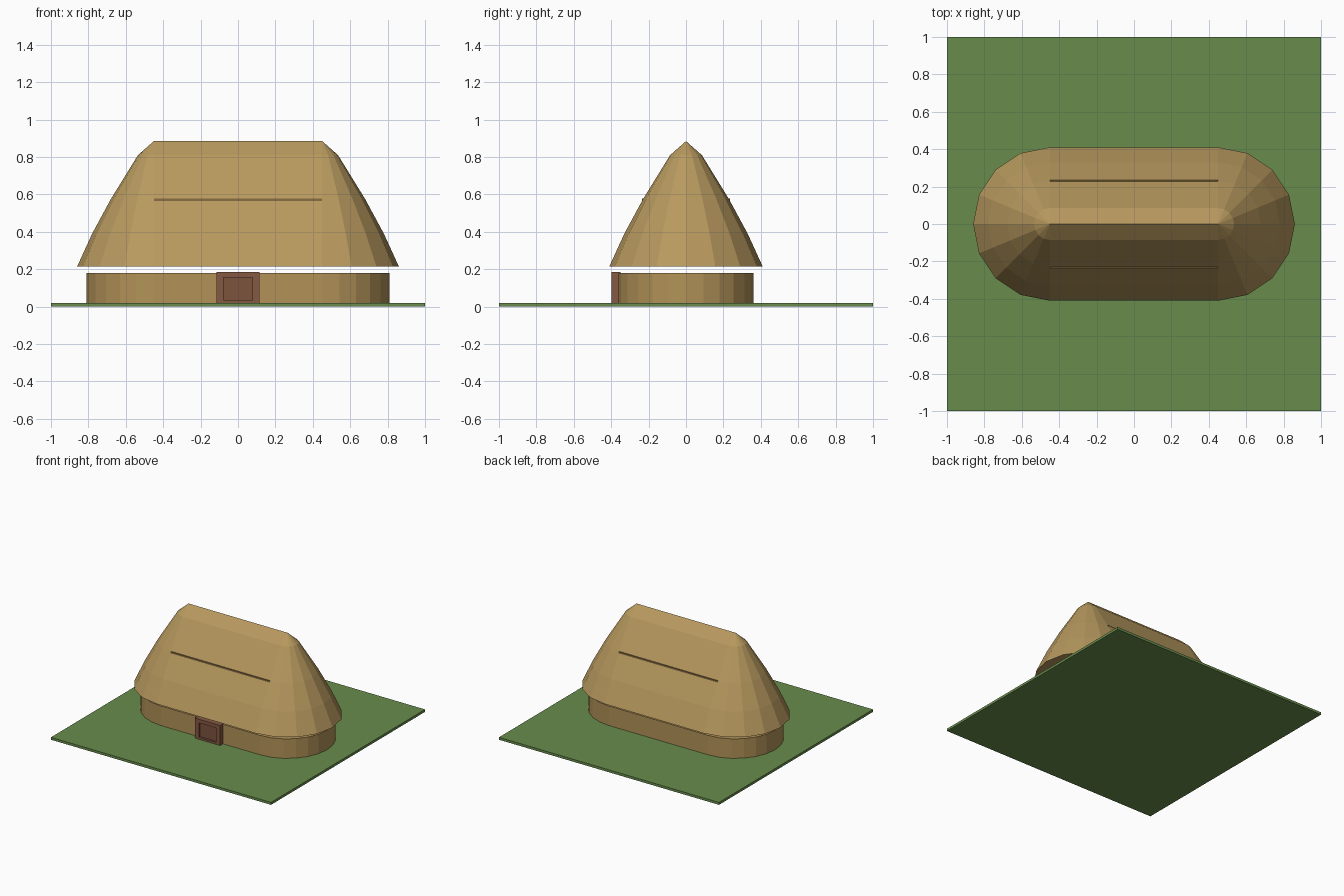
import bpy, bmesh, math

if "Cube" in bpy.data.objects:
    bpy.data.objects.remove(bpy.data.objects["Cube"])

def material(name, rgb):
    m = bpy.data.materials.new(name)
    m.diffuse_color = (*rgb, 1)
    m.use_nodes = True
    m.node_tree.nodes["Principled BSDF"].inputs["Base Color"].default_value = m.diffuse_color
    return m

THATCH = material("thatch", (0.477, 0.319, 0.113))
CLAY = material("clay wall", (0.445, 0.29, 0.097))
BAND = material("dark thatch", (0.25, 0.155, 0.055))
WOOD = material("door wood", (0.233, 0.100, 0.055))
PANEL = material("door panel wood", (0.205, 0.088, 0.048))
GRASS = material("grass", (0.14, 0.264, 0.073))

def finish(bm, name, mat):
    bmesh.ops.remove_doubles(bm, verts=bm.verts, dist=1e-5)
    bmesh.ops.recalc_face_normals(bm, faces=bm.faces)
    me = bpy.data.meshes.new(name)
    bm.to_mesh(me)
    bm.free()
    me.materials.append(mat)
    ob = bpy.data.objects.new(name, me)
    bpy.context.collection.objects.link(ob)
    return ob

def box(name, x, y, z, mat):
    bm = bmesh.new()
    bmesh.ops.create_cube(bm, size=1)
    for v in bm.verts:
        v.co = [a + (b - a) * (c + 0.5) for (a, b), c in zip((x, y, z), v.co)]
    return finish(bm, name, mat)

def stadium(r, segs, half=0.45):
    pts = []
    for sx, start in ((1, -90), (-1, 90)):
        for i in range(segs + 1):
            a = math.radians(start + 180 * i / segs)
            pts.append((sx * half + r * math.cos(a), r * math.sin(a)))
    return pts

def loft(name, profile, segs, mat):
    # stack stadium outlines of given (radius, height); zero radius makes a ridge
    bm = bmesh.new()
    rings = [[bm.verts.new((x, y, z)) for x, y in stadium(r, segs)] for r, z in profile]
    n = len(rings[0])
    for lo, hi in zip(rings, rings[1:]):
        for i in range(n):
            j = (i + 1) % n
            bm.faces.new((lo[i], lo[j], hi[j], hi[i]))
    bm.faces.new(rings[0][::-1])
    if profile[-1][0] > 0:
        bm.faces.new(rings[-1])
    return finish(bm, name, mat)

# Ground slab, wall and thatched roof
box("ground_slab", (-1, 1), (-1, 1), (0, 0.02), GRASS)
loft("wall", [(0.36, 0.02), (0.36, 0.18)], 12, CLAY)
loft("roof", [(0.41, 0.215), (0.33, 0.39), (0.23, 0.575), (0.085, 0.81), (0, 0.885)], 8, THATCH)

# Thatch bands on both slopes
for side, s in (("front", -1), ("back", 1)):
    box(side + "_roof_band", (-0.45, 0.45), sorted((s * 0.22, s * 0.235)), (0.563, 0.579), BAND)

# Door frame with recessed panel
for side, s in (("left", -1), ("right", 1)):
    box(side + "_door_post", sorted((s * 0.078, s * 0.115)), (-0.397, -0.35), (0.02, 0.185), WOOD)
box("door_lintel", (-0.078, 0.078), (-0.397, -0.35), (0.155, 0.185), WOOD)
box("door_sill", (-0.078, 0.078), (-0.397, -0.35), (0.02, 0.036), WOOD)
box("door_panel", (-0.078, 0.078), (-0.382, -0.35), (0.036, 0.155), PANEL)
